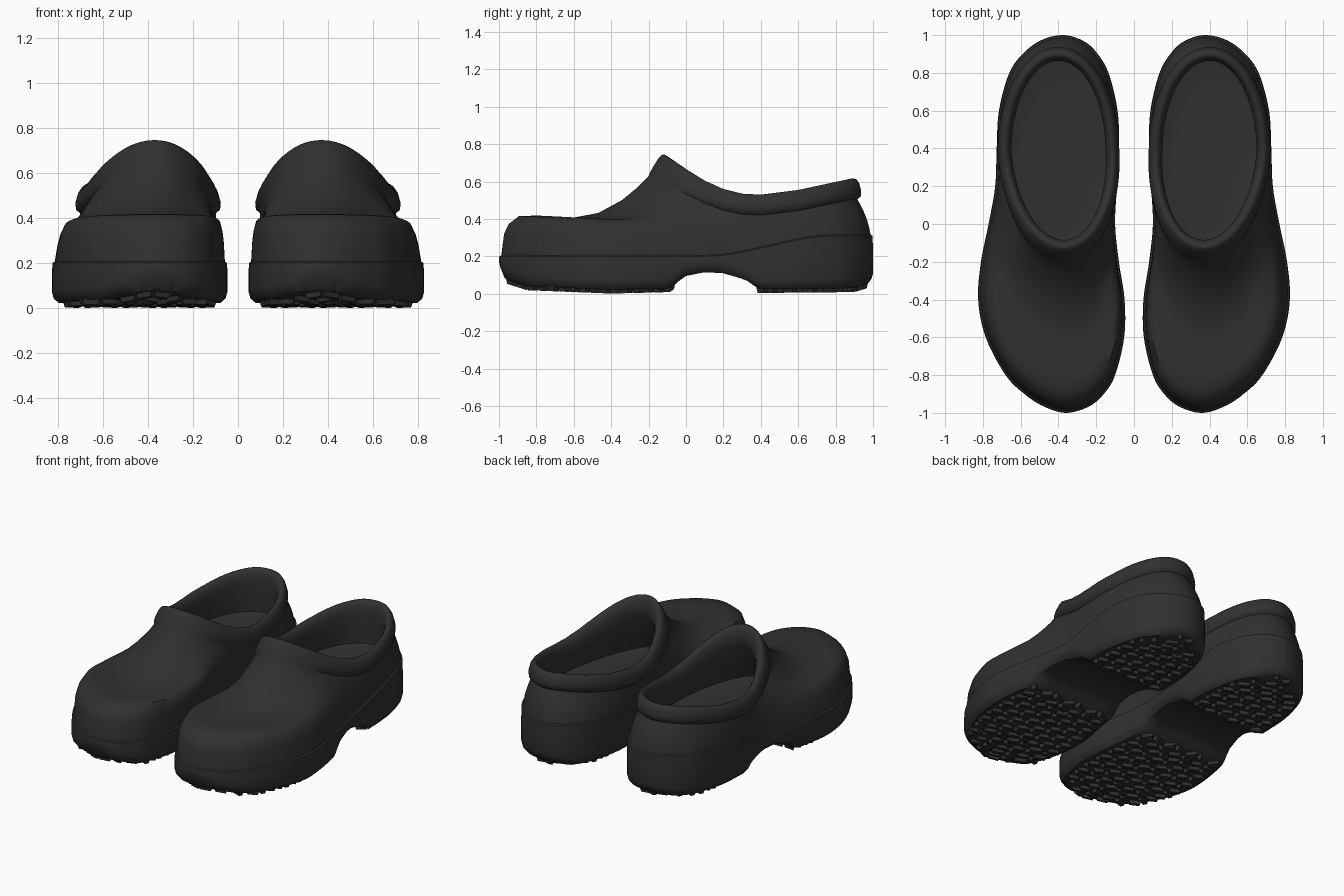
import bpy, bmesh, math
from mathutils import Vector

if "Cube" in bpy.data.objects:
    bpy.data.objects.remove(bpy.data.objects["Cube"])

rubber = bpy.data.materials.new("dark_rubber")
rubber.diffuse_color = (0.03, 0.03, 0.03, 1)
rubber.use_nodes = True
rubber.node_tree.nodes["Principled BSDF"].inputs["Base Color"].default_value = rubber.diffuse_color


def interp(pts, v):
    if v <= pts[0][0]:
        return pts[0][1]
    for (a, p), (b, q) in zip(pts, pts[1:]):
        if v <= b:
            return p + (q - p) * (v - a) / (b - a)
    return pts[-1][1]


def mix(a, b, t):
    return a + (b - a) * t


def smooth(t):
    t = max(0, min(1, t))
    return t * t * (3 - 2 * t)


# Shoe footprint: x, y and matching angle around the collar (0 = front)
FOOT = [(.36, -1, 0), (.48, -.965, 6), (.58, -.9, 11), (.68, -.8, 17), (.785, -.6, 27),
        (.825, -.4, 38), (.81, -.2, 50), (.77, 0, 63), (.735, .2, 78), (.727, .4, 92),
        (.715, .6, 114), (.66, .8, 137), (.58, .91, 152), (.48, .978, 167), (.37, 1, 180),
        (.27, .97, 194), (.2, .91, 207), (.135, .8, 223), (.087, .6, 246), (.08, .4, 267),
        (.09, .2, 282), (.10, 0, 297), (.08, -.2, 310), (.05, -.4, 322), (.052, -.6, 333),
        (.10, -.8, 343), (.16, -.9, 349), (.24, -.967, 354)]
SOLE_Z = [(-1, .12), (-.96, .075), (-.85, .04), (-.4, .022), (-.08, .03), (-.05, .06),
          (0, .095), (.1, .115), (.2, .11), (.3, .08), (.35, .06), (.375, .025),
          (.9, .03), (1, .06)]
CREST_Z = [(-.12, .745), (0, .665), (.1, .605), (.2, .56), (.3, .535), (.4, .53),
           (.6, .555), (.88, .615)]
# Vamp profile and side wall profile: run towards the collar, rise
VAMP = [(.02, .28), (.05, .4), (.12, .5), (.24, .507), (.48, .478), (.66, .54),
        (.82, .7), (.92, .85), (1, 1)]
WALL = [(.08, .14), (.15, .27), (.25, .4), (.37, .52), (.5, .64), (.65, .76),
        (.8, .87), (.92, .95), (1, 1)]


def footprint(steps=6):
    n = len(FOOT)
    ctrl = [Vector(p) for p in FOOT]
    get = lambda i: ctrl[i % n] + Vector((0, 0, 360 * (i // n)))
    out = []
    for i in range(n):
        a, b, c, d = (get(i + k) for k in (-1, 0, 1, 2))
        for s in range(steps):
            t = s / steps
            out.append(.5 * (2 * b + (c - a) * t + (2 * a - 5 * b + 4 * c - d) * t * t
                             + (3 * b - a - 3 * c + d) * t ** 3))
    return out


SAMPLES = footprint()


def sole_z(y):
    return interp(SOLE_Z, y)


def collar(angle, off, drop):
    a = math.radians(angle)
    y = .39 - .51 * math.cos(a)
    return Vector((.4 + (.285 + off) * math.sin(a) - .03 * max(0, math.cos(a)),
                   .39 - (.51 + off) * math.cos(a), interp(CREST_Z, y) - drop))


def finish(bm, name, angle):
    bmesh.ops.recalc_face_normals(bm, faces=bm.faces)
    me = bpy.data.meshes.new(name)
    bm.to_mesh(me)
    bm.free()
    me.materials.append(rubber)
    ob = bpy.data.objects.new(name, me)
    bpy.context.collection.objects.link(ob)
    ob.modifiers.new("pair", 'MIRROR').use_axis[0] = True
    ob.modifiers["pair"].use_mirror_merge = False
    bpy.ops.object.select_all(action='DESELECT')
    ob.select_set(True)
    bpy.context.view_layer.objects.active = ob
    bpy.ops.object.shade_smooth_by_angle(angle=math.radians(angle))
    return ob


def loft(name, columns, angle=40):
    bm = bmesh.new()
    cols = [[bm.verts.new(p) for p in col] for col in columns]
    for a, b in zip(cols, cols[1:] + cols[:1]):
        for j in range(len(a) - 1):
            bm.faces.new((a[j], b[j], b[j + 1], a[j + 1]))
    bmesh.ops.remove_doubles(bm, verts=bm.verts, dist=.0005)
    return finish(bm, name, angle)


def welt_z(y):
    return mix(.2, .31, smooth((y - .1) / .7))


sole, upper, footbed = [], [], []
for x, y, ang in SAMPLES:
    front = max(0, math.cos(math.radians(ang))) ** 2
    zb, zw = sole_z(y), welt_z(y)
    inward = (Vector((.4, y * .82, 0)) - Vector((x, y, 0))).normalized()
    edge = Vector((x, y, 0))

    # Sole: underside collapsing to a centre line, rounded edge, side wall
    low = edge + inward * .03
    col = [Vector((mix(.37, low.x, s), low.y, sole_z(low.y))) for s in (0, .35, .7, 1)]
    col += [edge + inward * .008 + Vector((0, 0, zb + .02)),
            edge + Vector((0, 0, zb + .05)),
            edge + Vector((0, 0, mix(zb + .05, zw, .6))),
            edge + inward * .003 + Vector((0, 0, zw)),
            edge + inward * .016 + Vector((0, 0, zw + .008))]
    sole.append(col)

    # Upper: vamp and side walls running to the underside of the collar
    start = edge + inward * .012 + Vector((0, 0, zw))
    end = collar(ang, mix(.016, .08, front), mix(.11, .115, front))
    w = smooth(-y / .8)
    col = [start]
    for (f0, h0), (f1, h1) in zip(WALL, VAMP):
        f, h = mix(f0, f1, w), mix(h0, h1, w)
        col.append(Vector((mix(start.x, end.x, f), mix(start.y, end.y, f),
                           mix(start.z, end.z, h))))
    # Collar: padded band rolling over the crest into the opening
    for off, drop in ((mix(.034, .072, front), .095), (mix(.037, .055, front), .065),
                      (mix(.026, .03, front), .025), (.012, .004), (0, 0),
                      (-.014, .005), (-.028, .03), (-.036, .07), (-.036, .13)):
        col.append(collar(ang, off, drop))
    bed = collar(ang, -.03, 0)
    bed.z = .33
    bed.y -= .2 * front
    col.append(bed)
    upper.append(col)

    # Footbed
    centre = Vector((.39, .35, .32))
    footbed.append([bed, bed.lerp(centre, .06) - Vector((0, 0, .008)),
                    bed.lerp(centre, .5) - Vector((0, 0, .006)), centre])

loft("sole", sole)
loft("upper_and_collar", upper, 50)
loft("footbed", footbed)


# Treads: short slanted lugs under the forefoot and heel
def width_at(y):
    xs = [p.x for p in SAMPLES if abs(p.y - y) < .06]
    return min(xs), max(xs)


bm = bmesh.new()
for y0, y1 in ((-.93, -.09), (.41, .94)):
    rows = round((y1 - y0) / .055)
    for r in range(rows + 1):
        y = mix(y0, y1, r / rows)
        lo, hi = width_at(y)
        end = .05 + .12 * smooth((abs(y) - .75) / .2)
        lo, hi = lo + end, hi - end
        count = max(2, round((hi - lo) / .085))
        for k in range(count):
            x = mix(lo, hi, (k + .5) / count)
            slant = math.radians(28 if (r + k) % 2 else -22)
            ux = Vector((math.cos(slant), math.sin(slant), 0))
            uy = Vector((-ux.y, ux.x, 0))
            ring = []
            for taper, depth in ((1, .012), (.75, -.021)):
                ring.append([])
                for sx, sy in ((-1, -1), (1, -1), (1, 1), (-1, 1)):
                    p = Vector((x, y, 0)) + ux * sx * .042 * taper + uy * sy * .017 * taper
                    p.z = max(0, sole_z(p.y) + depth)
                    ring[-1].append(bm.verts.new(p))
            a, b = ring
            bm.faces.new(b)
            for i in range(4):
                j = (i + 1) % 4
                bm.faces.new((a[i], a[j], b[j], b[i]))
finish(bm, "tread_lugs", 30)
